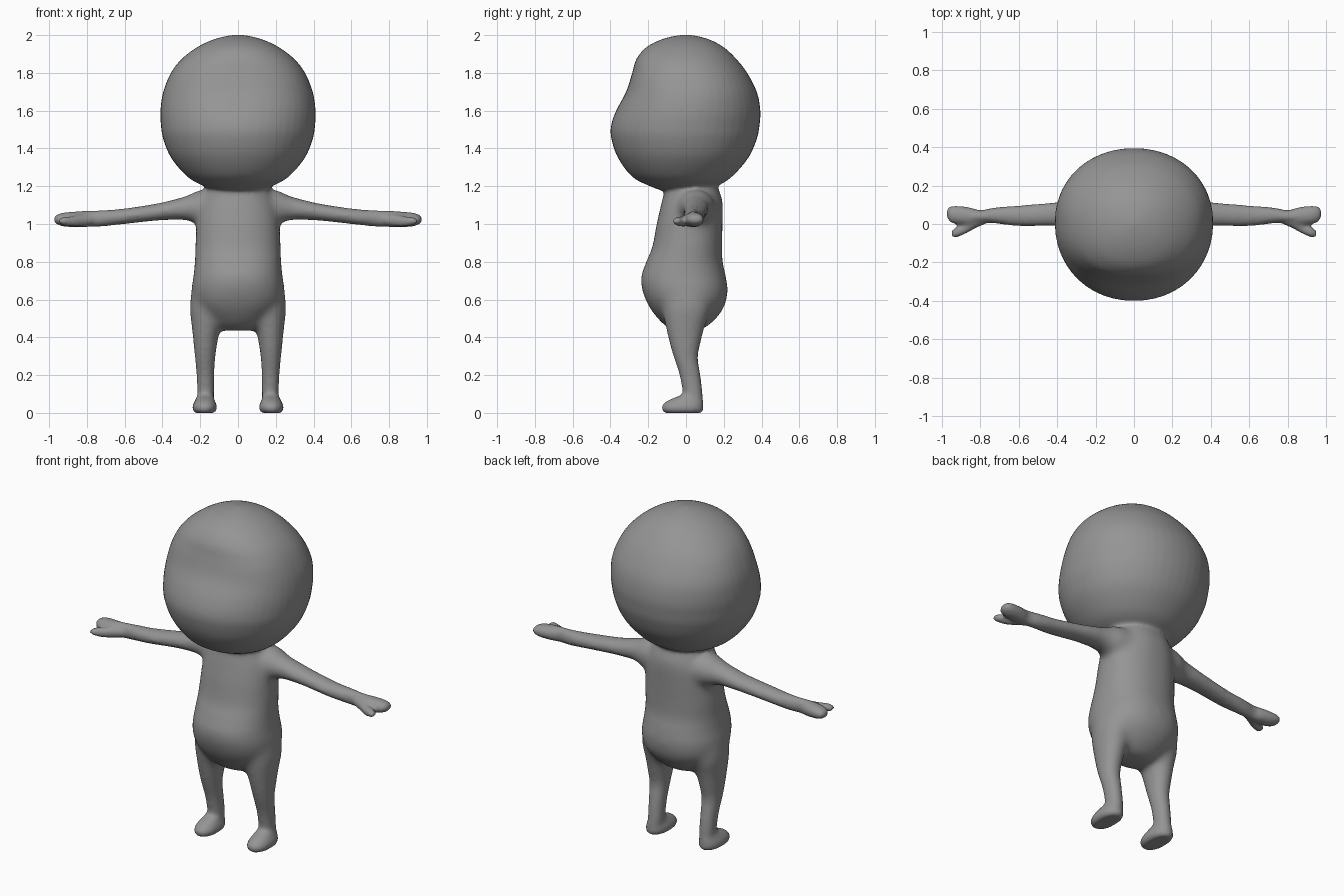
import bpy, bmesh, math


def catmull(p, q, r, s, t):
    return [0.5 * (2 * b + (c - a) * t + (2 * a - 5 * b + 4 * c - d) * t * t
                   + (3 * b - a - 3 * c + d) * t ** 3) for a, b, c, d in zip(p, q, r, s)]


def refine(rows, steps=5):
    out = []
    for i in range(len(rows) - 1):
        p, s = rows[max(i - 1, 0)], rows[min(i + 2, len(rows) - 1)]
        out += [catmull(p, rows[i], rows[i + 1], s, k / steps) for k in range(steps)]
    return out + [list(rows[-1])]


def loft(bm, axis, rows, power=2.0, side=1, brow=0.0, n=48):
    """Rows: position on the axis, then the low/high extents on the two other axes."""
    rings = []
    for t, a0, a1, b0, b1 in refine(rows):
        ring = []
        for k in range(n):
            c, s = math.cos(2 * math.pi * k / n), math.sin(2 * math.pi * k / n)
            # brow: fuller front corners around the dent in the face
            e = power + (brow * math.exp(-((t - 1.76) / .13) ** 2) if s < 0 else 0)
            a = (a0 + a1) / 2 + (a1 - a0) / 2 * math.copysign(abs(c) ** (2 / e), c)
            b = (b0 + b1) / 2 + (b1 - b0) / 2 * math.copysign(abs(s) ** (2 / e), s)
            x, y, z = (a, b, t) if axis == 'z' else (t, a, b)
            ring.append(bm.verts.new((x * side, y, z)))
        rings.append(ring)
    for r, q in zip(rings, rings[1:]):
        for k in range(n):
            bm.faces.new((r[k], r[(k + 1) % n], q[(k + 1) % n], q[k]))
    bm.faces.new(rings[0])
    bm.faces.new(rings[-1])


def sym(rows):
    return [(z, -w, w, f, b) for z, w, f, b in rows]


# z, half width, front, back
head = sym([(1.165, .06, -.06, .07), (1.175, .11, -.12, .11), (1.2, .18, -.19, .165),
            (1.25, .268, -.285, .243), (1.35, .354, -.36, .33), (1.45, .396, -.395, .375),
            (1.52, .408, -.397, .389), (1.6, .411, -.37, .394), (1.7, .396, -.317, .375),
            (1.8, .355, -.285, .324), (1.87, .302, -.264, .27), (1.93, .226, -.218, .208),
            (1.97, .148, -.148, .14), (1.992, .075, -.077, .072), (2.002, .015, -.015, .015)])
torso = sym([(.435, .07, -.04, .06), (.45, .115, -.095, .1), (.5, .17, -.15, .16),
             (.57, .232, -.2, .206), (.65, .246, -.232, .221), (.72, .236, -.237, .211),
             (.8, .228, -.21, .194), (.88, .225, -.178, .191), (1.0, .22, -.155, .193),
             (1.1, .205, -.132, .194), (1.16, .18, -.117, .182), (1.23, .15, -.1, .15)])
leg = [(.65, .05, .247, -.13, .135), (.55, .065, .255, -.125, .13), (.47, .085, .247, -.112, .105),
       (.4, .104, .239, -.095, .085), (.3, .12, .228, -.066, .063), (.2, .126, .219, -.034, .076),
       (.1, .127, .215, -.016, .088), (.04, .127, .215, -.015, .087)]
foot = [(.0, .126, .228, -.112, .08), (.01, .116, .238, -.124, .09), (.03, .11, .242, -.13, .092),
        (.05, .116, .236, -.117, .091), (.07, .125, .225, -.087, .09), (.1, .133, .212, -.01, .082)]
arm = [(.08, -.07, .16, .98, 1.19), (.2, -.045, .15, .995, 1.178), (.28, -.022, .124, 1.02, 1.148),
       (.41, -.011, .112, 1.02, 1.112), (.6, -.011, .096, 1.0, 1.082), (.72, .003, .086, .987, 1.073),
       (.8, .008, .072, .983, 1.07), (.85, -.006, .086, .982, 1.067), (.92, -.002, .095, .986, 1.061),
       (.958, .01, .092, .998, 1.05), (.975, .038, .072, 1.013, 1.035)]
thumb = [(.77, .0, .055, .995, 1.05), (.82, -.02, .035, .987, 1.05), (.87, -.048, .005, .985, 1.043),
         (.92, -.07, -.014, .991, 1.038), (.942, -.07, -.026, 1.0, 1.03), (.95, -.06, -.038, 1.01, 1.022)]

# one continuous skin: head, torso and mirrored limbs
bm = bmesh.new()
loft(bm, 'z', head, 2.08, brow=.35)
loft(bm, 'z', torso, 2.2)
for side in (1, -1):
    loft(bm, 'z', leg, 2.1, side)
    loft(bm, 'z', foot, 2.2, side)
    loft(bm, 'x', arm, 2.0, side)
    loft(bm, 'x', thumb, 2.0, side)
bmesh.ops.recalc_face_normals(bm, faces=bm.faces)
mesh = bpy.data.meshes.new("figure_body")
bm.to_mesh(mesh)
bm.free()
body = bpy.data.objects.new("figure_body", mesh)
bpy.context.collection.objects.link(body)

# fuse the parts
fuse = body.modifiers.new("fuse", 'REMESH')
fuse.mode = 'VOXEL'
fuse.voxel_size = 0.011
fuse.use_smooth_shade = True
bpy.context.view_layer.objects.active = body
body.select_set(True)
bpy.ops.object.modifier_apply(modifier="fuse")

# blend hips and shoulders strongly, everything else lightly
joints = body.vertex_groups.new(name="joints")
for v in body.data.vertices:
    x, y, z = v.co
    hip = 1 - abs(z - .55) / .2
    shoulder = min(1 - abs(abs(x) - .2) / .15, (1.17 - z) / .04, (z - .9) / .08)
    w = max(hip, shoulder) * 2
    if w > 0:
        joints.add([v.index], min(w, 1), 'REPLACE')
blend = body.modifiers.new("blend", 'SMOOTH')
blend.factor, blend.iterations, blend.vertex_group = 0.5, 40, "joints"
soften = body.modifiers.new("soften", 'SMOOTH')
soften.factor, soften.iterations = 0.5, 7

# dark grey skin
skin = bpy.data.materials.new("dark_grey")
skin.diffuse_color = (0.3, 0.3, 0.3, 1)
body.data.materials.clear()
body.data.materials.append(skin)
